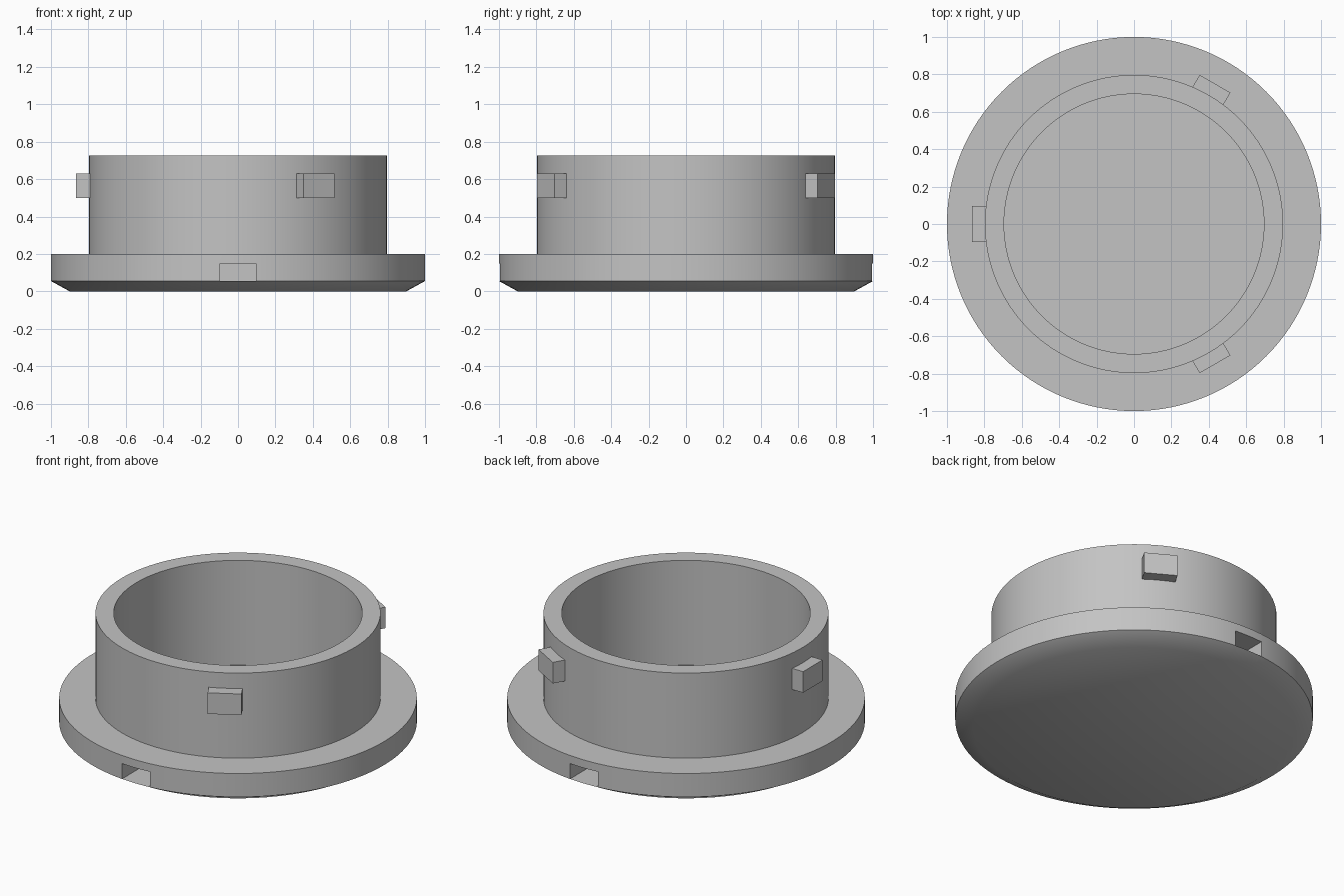
import bpy, bmesh, math
from mathutils import Matrix, Vector

cube = bpy.data.objects.get("Cube")
if cube:
    bpy.data.objects.remove(cube, do_unlink=True)

SEGMENTS = 128

grey = bpy.data.materials.new("light grey")
grey.use_nodes = True
colour = (0.55, 0.55, 0.55, 1)
grey.diffuse_color = colour
grey.node_tree.nodes["Principled BSDF"].inputs["Base Color"].default_value = colour


def add_object(name, bm):
    bmesh.ops.recalc_face_normals(bm, faces=bm.faces)
    mesh = bpy.data.meshes.new(name)
    bm.to_mesh(mesh)
    bm.free()
    mesh.materials.append(grey)
    obj = bpy.data.objects.new(name, mesh)
    bpy.context.collection.objects.link(obj)
    return obj


def lathe(name, profile):
    """Turn a (radius, z) profile about z and cap both ends."""
    bm = bmesh.new()
    rings = []
    for r, z in profile:
        angles = [math.tau * i / SEGMENTS for i in range(SEGMENTS)]
        rings.append([bm.verts.new((r * math.cos(a), r * math.sin(a), z)) for a in angles])
    for low, high in zip(rings, rings[1:]):
        for i in range(SEGMENTS):
            j = (i + 1) % SEGMENTS
            bm.faces.new((low[i], low[j], high[j], high[i]))
    bm.faces.new(rings[0])
    bm.faces.new(rings[-1])
    return add_object(name, bm)


def radial_box(name, angle, inner, outer, width, bottom, top):
    """Box pointing outward from the z axis at the given angle."""
    bm = bmesh.new()
    bmesh.ops.create_cube(bm, size=1)
    bm.transform(Matrix.Rotation(math.radians(angle), 4, 'Z')
                 @ Matrix.Translation(((inner + outer) / 2, 0, (bottom + top) / 2))
                 @ Matrix.Diagonal(Vector((outer - inner, width, top - bottom, 1))))
    return add_object(name, bm)


# Hollow plug: chamfered flange, collar and inner cup
body = lathe("plug_body", [(0.9, 0), (1, 0.055), (1, 0.2), (0.797, 0.2),
                           (0.797, 0.725), (0.695, 0.725), (0.695, 0.08)])

# Pry slots at the front and back of the flange
bpy.context.view_layer.objects.active = body
for angle in (-90, 90):
    cutter = radial_box("slot_cutter", angle, 0.8, 1.1, 0.19, 0.055, 0.15)
    cutter.hide_render = True
    cut = body.modifiers.new("slot", 'BOOLEAN')
    cut.operation = 'DIFFERENCE'
    cut.solver = 'EXACT'
    cut.object = cutter
    bpy.ops.object.modifier_apply(modifier=cut.name)
    bpy.data.objects.remove(cutter, do_unlink=True)

bpy.ops.object.select_all(action='DESELECT')
body.select_set(True)
bpy.ops.object.shade_smooth_by_angle(angle=math.radians(30))

# Three locking tabs around the collar
for name, angle in (("right", 180), ("back_left", 60), ("front_left", -60)):
    radial_box("locking_tab_" + name, angle, 0.75, 0.866, 0.19, 0.5, 0.63)
